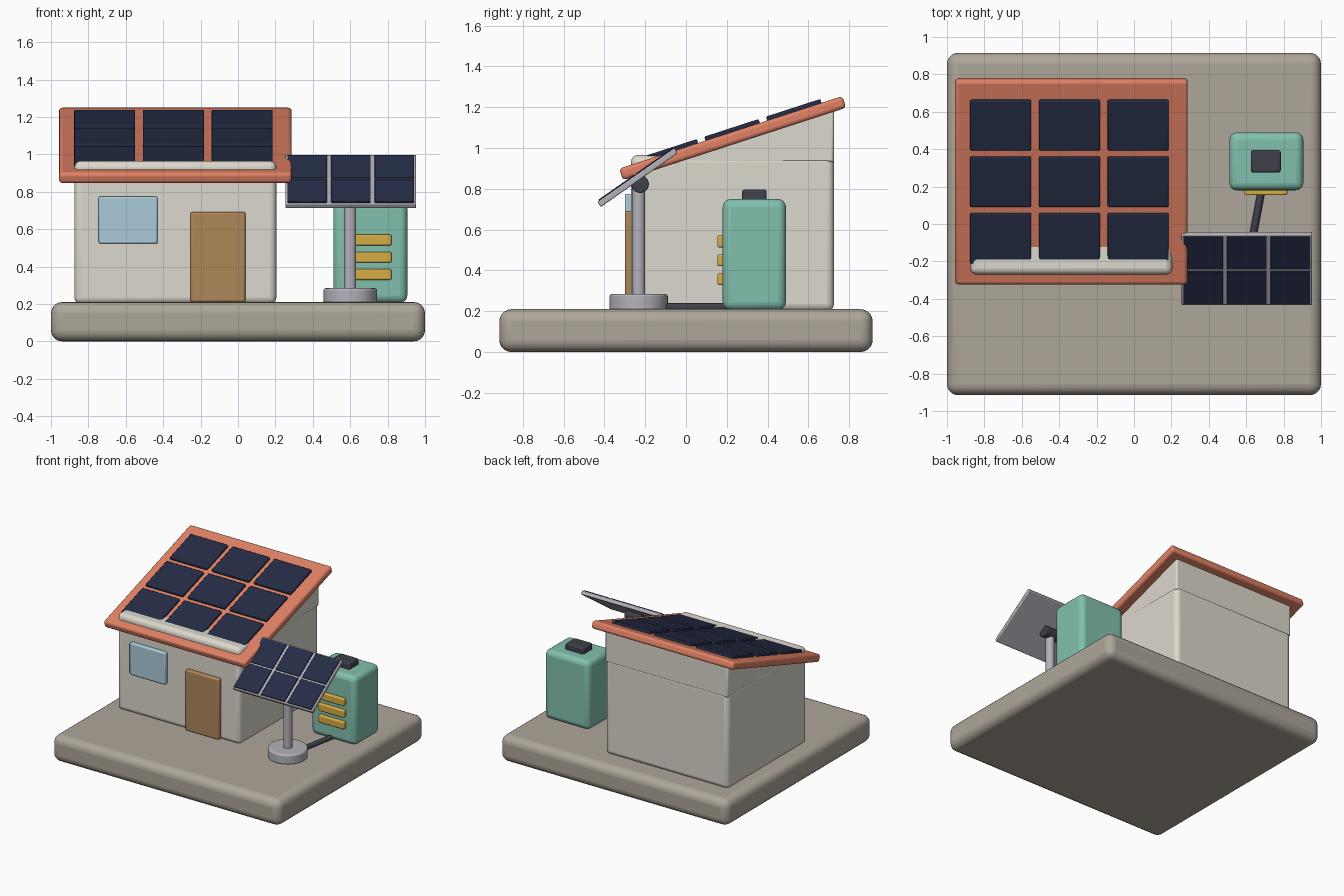
import bpy, bmesh, math
from mathutils import Vector, Matrix

if "Cube" in bpy.data.objects:
    bpy.data.objects.remove(bpy.data.objects["Cube"])

mats = {}


def material(name, rgb):
    m = bpy.data.materials.new(name)
    m.diffuse_color = (*rgb, 1)
    m.use_nodes = True
    m.node_tree.nodes["Principled BSDF"].inputs["Base Color"].default_value = m.diffuse_color
    mats[name] = m


for n, c in {
    "stone": (0.42, 0.38, 0.32), "plaster": (0.72, 0.69, 0.61), "terracotta": (0.75, 0.22, 0.13),
    "cell": (0.018, 0.025, 0.06), "glass": (0.40, 0.60, 0.70), "wood": (0.43, 0.24, 0.10),
    "mint": (0.22, 0.53, 0.42), "amber": (0.68, 0.42, 0.06), "dark": (0.05, 0.05, 0.07),
    "metal": (0.45, 0.45, 0.49),
}.items():
    material(n, c)


def finish(name, bm, mat, bevel, segs, matrix=None):
    bmesh.ops.recalc_face_normals(bm, faces=bm.faces)
    me = bpy.data.meshes.new(name)
    bm.to_mesh(me)
    bm.free()
    ob = bpy.data.objects.new(name, me)
    bpy.context.collection.objects.link(ob)
    me.materials.append(mats[mat])
    if matrix:
        ob.matrix_world = matrix
    if bevel:
        b = ob.modifiers.new("bevel", 'BEVEL')
        b.width, b.segments, b.limit_method = bevel, segs, 'ANGLE'
        b.angle_limit = math.radians(30)
    bpy.ops.object.select_all(action='DESELECT')
    ob.select_set(True)
    bpy.context.view_layer.objects.active = ob
    bpy.ops.object.shade_smooth_by_angle(angle=math.radians(40))
    return ob


def box(name, lo, hi, mat, bevel=0.0, segs=3, frame=None):
    """Rounded box between two corners, optionally in a tilted frame."""
    lo, hi = Vector(lo), Vector(hi)
    bm = bmesh.new()
    bmesh.ops.create_cube(bm, size=1)
    bmesh.ops.scale(bm, vec=hi - lo, verts=bm.verts)
    m = Matrix.Translation((lo + hi) / 2)
    return finish(name, bm, mat, bevel, segs, frame @ m if frame else m)


def rod(name, a, b, r, mat, bevel=0.0, sides=32):
    """Cylinder from point a to point b."""
    a, b = Vector(a), Vector(b)
    bm = bmesh.new()
    bmesh.ops.create_cone(bm, cap_ends=True, segments=sides, radius1=r, radius2=r, depth=(b - a).length)
    rot = (b - a).to_track_quat('Z', 'Y').to_matrix().to_4x4()
    return finish(name, bm, mat, bevel, 3, Matrix.Translation((a + b) / 2) @ rot)


def tilted(loc, deg):
    return Matrix.Translation(loc) @ Matrix.Rotation(math.radians(deg), 4, 'X')


# Ground slab
box("ground_slab", (-1, -0.915, 0), (1, 0.915, 0.21), "stone", 0.06, 5)

# House walls, with sloped upper wall under the roof
box("house_walls", (-0.875, -0.27, 0.2), (0.205, 0.725, 0.965), "plaster", 0.035, 4)
bm = bmesh.new()
profile = [(-0.135, 0.93), (0.725, 0.93), (0.725, 1.2)]
face = bm.faces.new([bm.verts.new((-0.875, y, z)) for y, z in profile])
ext = bmesh.ops.extrude_face_region(bm, geom=[face])
bmesh.ops.translate(bm, vec=(1.08, 0, 0), verts=[v for v in ext["geom"] if isinstance(v, bmesh.types.BMVert)])
finish("upper_wall", bm, "plaster", 0.012, 2)

# Door and window
box("door", (-0.255, -0.3, 0.21), (0.04, -0.25, 0.692), "wood", 0.012)
box("window", (-0.745, -0.3, 0.522), (-0.43, -0.25, 0.775), "glass", 0.01)

# Tilted roof with a 3 x 3 field of panels
roof = tilted((-0.335, 0.2285, 1.048), 18)
box("roof", (-0.622, -0.575, -0.03), (0.622, 0.575, 0.03), "terracotta", 0.018, 3, roof)
for r in range(3):
    for c in range(3):
        x, y = (c - 1) * 0.3675 - 0.01, (r - 1) * 0.318 + 0.01
        box(f"roof_panel_{r}_{c}", (x - 0.163, y - 0.14, 0.02), (x + 0.163, y + 0.14, 0.05),
            "cell", 0.006, 2, roof)

# Battery cabinet with cap and indicator bars
box("battery_cabinet", (0.51, 0.18, 0.205), (0.905, 0.49, 0.75), "mint", 0.04, 4)
box("battery_cap", (0.625, 0.275, 0.73), (0.785, 0.395, 0.797), "dark", 0.012)
for i in range(3):
    z = 0.358 + i * 0.092
    box(f"indicator_bar_{i}", (0.59, 0.154, z - 0.029), (0.82, 0.2, z + 0.029), "amber", 0.008)

# Pole stand with hinge
rod("stand_foot", (0.6, -0.232, 0.205), (0.6, -0.232, 0.284), 0.143, "metal", 0.012, 48)
rod("stand_pole", (0.6, -0.232, 0.25), (0.6, -0.232, 0.83), 0.032, "metal")
rod("hinge", (0.53, -0.225, 0.823), (0.67, -0.225, 0.823), 0.043, "dark", 0.006)

# Tilted free-standing panel: frame and 3 x 2 cells
tracker = tilted((0.603, -0.2375, 0.855), 35)
box("panel_frame", (-0.35, -0.23, -0.015), (0.35, 0.23, 0.015), "metal", 0.006, 2, tracker)
for r in range(2):
    for c in range(3):
        x, y = (c - 1) * 0.233, (r - 0.5) * 0.226
        box(f"panel_cell_{r}_{c}", (x - 0.106, y - 0.107, 0.005), (x + 0.106, y + 0.107, 0.021),
            "cell", 0.003, 2, tracker)

# Cable from stand to battery
rod("cable", (0.61, -0.2, 0.22), (0.695, 0.25, 0.22), 0.02, "dark", 0, 16)
